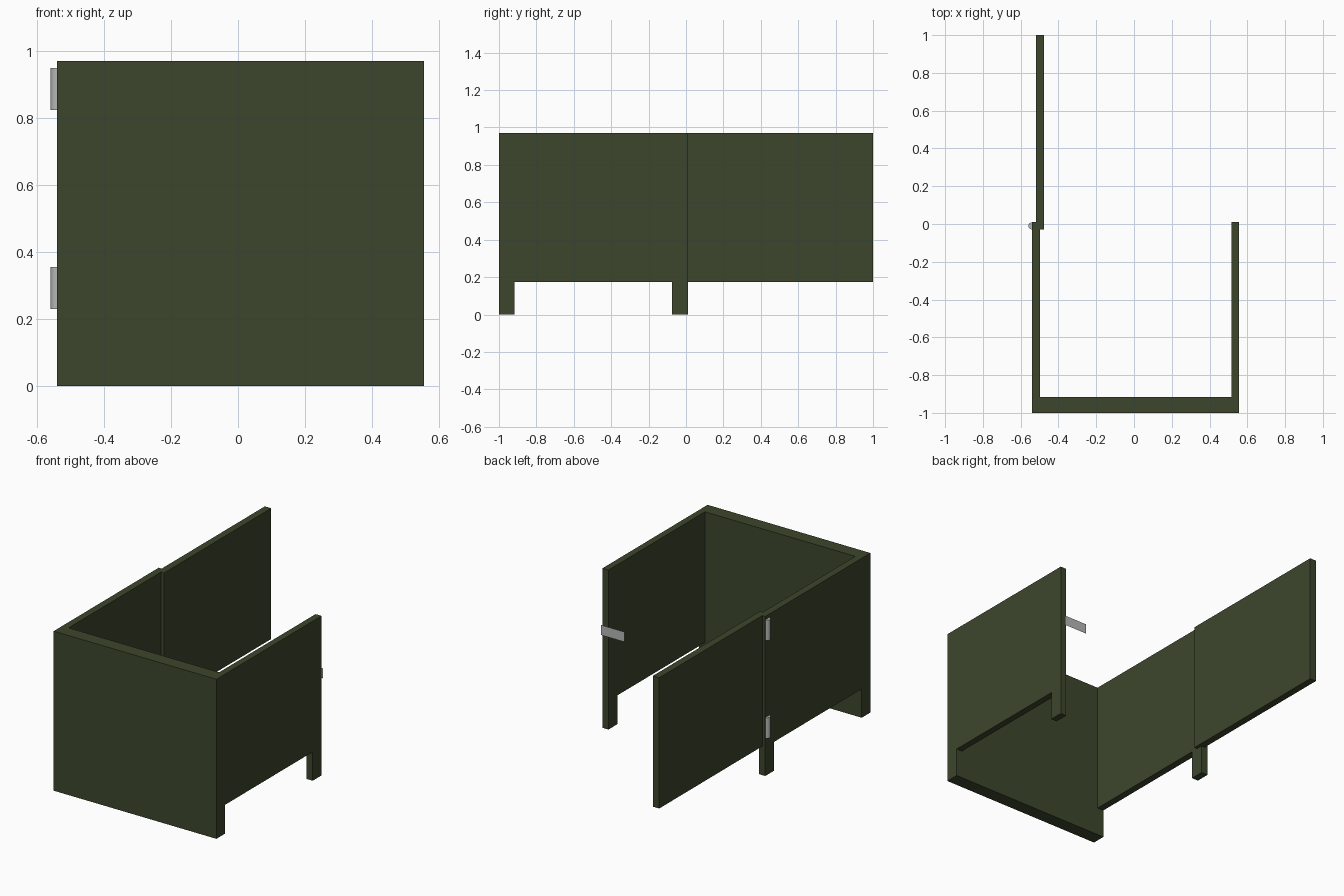
import bpy, bmesh, math
from mathutils import Vector

if "Cube" in bpy.data.objects:
    bpy.data.objects.remove(bpy.data.objects["Cube"])


def material(name, rgb):
    m = bpy.data.materials.new(name)
    m.diffuse_color = (*rgb, 1)
    m.use_nodes = True
    m.node_tree.nodes["Principled BSDF"].inputs["Base Color"].default_value = m.diffuse_color
    return m


GREEN = material("dark olive green", (0.046, 0.061, 0.025))
GREY = material("hinge grey", (0.47, 0.47, 0.47))


def add(name, bm, mat):
    me = bpy.data.meshes.new(name)
    bm.to_mesh(me)
    bm.free()
    if mat:
        me.materials.append(mat)
    ob = bpy.data.objects.new(name, me)
    bpy.context.collection.objects.link(ob)
    return ob


def box(name, lo, hi, mat=None):
    bm = bmesh.new()
    bmesh.ops.create_cube(bm, size=1)
    lo, hi = Vector(lo), Vector(hi)
    for v in bm.verts:
        v.co = (lo + hi) / 2 + v.co * (hi - lo)
    return add(name, bm, mat)


# Stall walls: one block, hollowed out and cut away under the side panels
walls = box("stall_walls", (-0.54, -1, 0), (0.555, 0.01, 0.97), GREEN)
cutters = [
    box("inside_cutter", (-0.497, -0.917, -1), (0.515, 1, 2)),
    box("underside_cutter", (-1, -0.917, -1), (1, -0.075, 0.175)),
]
for c in cutters:
    mod = walls.modifiers.new("cut", 'BOOLEAN')
    mod.operation = 'DIFFERENCE'
    mod.solver = 'EXACT'
    mod.object = c
    c.hide_render = True
    bpy.context.view_layer.objects.active = walls
    bpy.ops.object.modifier_apply(modifier=mod.name)
    bpy.data.objects.remove(c)

# Open door
box("door", (-0.52, -0.03, 0.175), (-0.477, 1, 0.97), GREEN)

# Hinge barrels
for i, z in enumerate((0.2925, 0.887)):
    bm = bmesh.new()
    bmesh.ops.create_cone(bm, cap_ends=True, segments=24, radius1=0.019,
                          radius2=0.019, depth=0.125)
    bmesh.ops.translate(bm, verts=bm.verts, vec=(-0.54, -0.01, z))
    hinge = add(f"hinge_{i + 1}", bm, GREY)
    bpy.ops.object.select_all(action='DESELECT')
    hinge.select_set(True)
    bpy.context.view_layer.objects.active = hinge
    bpy.ops.object.shade_smooth_by_angle(angle=math.radians(40))

# Flat latch plate behind the right wall
bm = bmesh.new()
bm.faces.new([bm.verts.new((x, 0.037, z)) for x, z in
              ((0.545, 0.577), (0.388, 0.577), (0.388, 0.638), (0.545, 0.638))])
add("latch_plate", bm, GREY)
